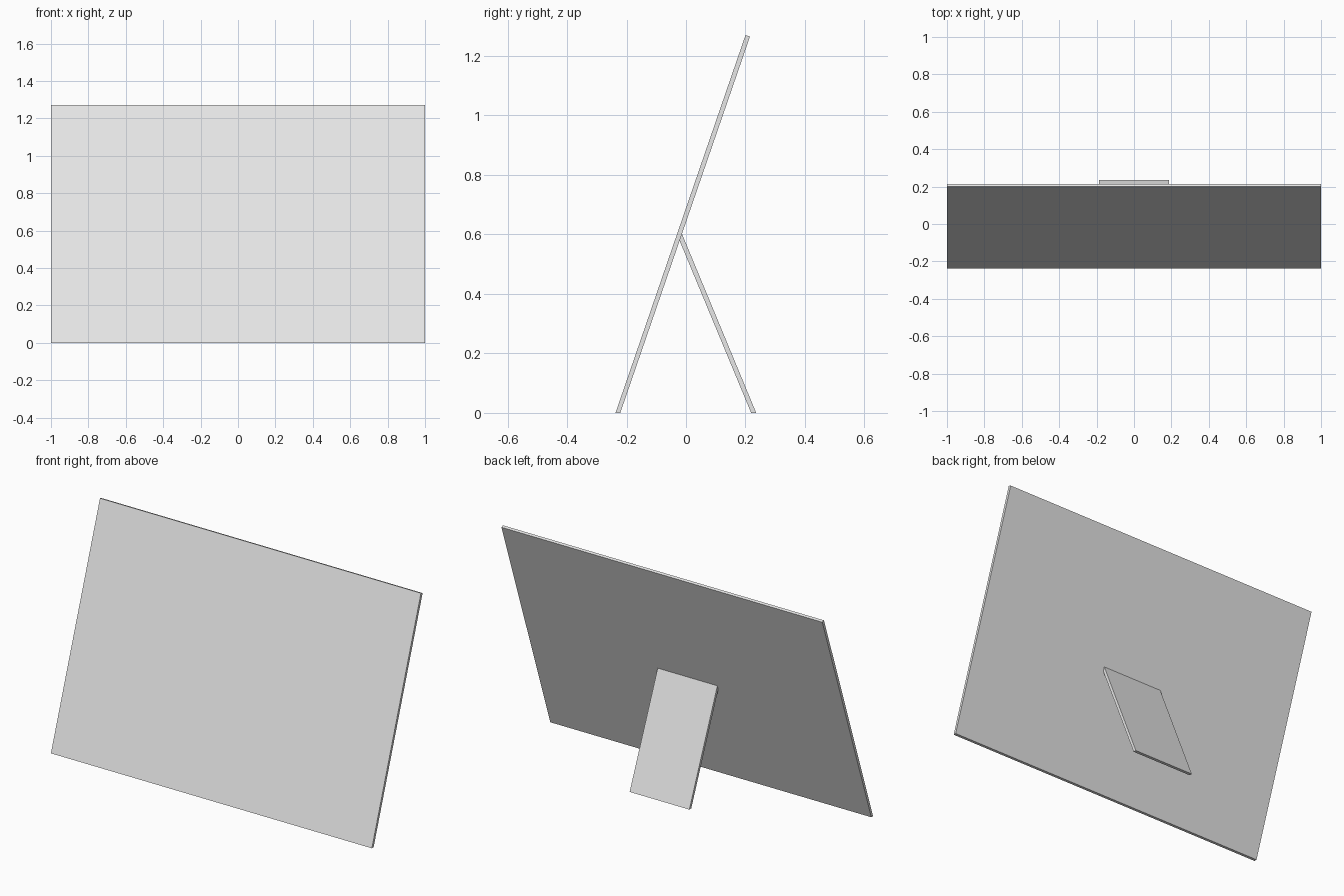
import bpy

cube = bpy.data.objects.get("Cube")
if cube:
    bpy.data.objects.remove(cube, do_unlink=True)

GREY = (0.8, 0.8, 0.8, 1.0)
grey = bpy.data.materials.new("light_grey")
grey.use_nodes = True
grey.diffuse_color = GREY
grey.node_tree.nodes["Principled BSDF"].inputs["Base Color"].default_value = GREY


def slab(name, profile, half_width):
    """Extrude a side profile of (y, z) points evenly along x."""
    n = len(profile)
    verts = [(x, y, z) for x in (-half_width, half_width) for y, z in profile]
    faces = [tuple(reversed(range(n))), tuple(range(n, 2 * n))]
    faces += [(i, (i + 1) % n, n + (i + 1) % n, n + i) for i in range(n)]
    mesh = bpy.data.meshes.new(name)
    mesh.from_pydata(verts, [], faces)
    mesh.materials.append(grey)
    obj = bpy.data.objects.new(name, mesh)
    bpy.context.collection.objects.link(obj)
    return obj


# Leaning panel, cut flat where it meets the ground
slab("panel", [(-0.237, 0), (-0.221, 0), (0.215, 1.265), (0.2, 1.27)], 1.0)

# Rear prop leg, its top mitred against the back of the panel
slab("prop_leg", [(0.219, 0), (0.236, 0), (-0.014, 0.603), (-0.022, 0.58)], 0.186)
